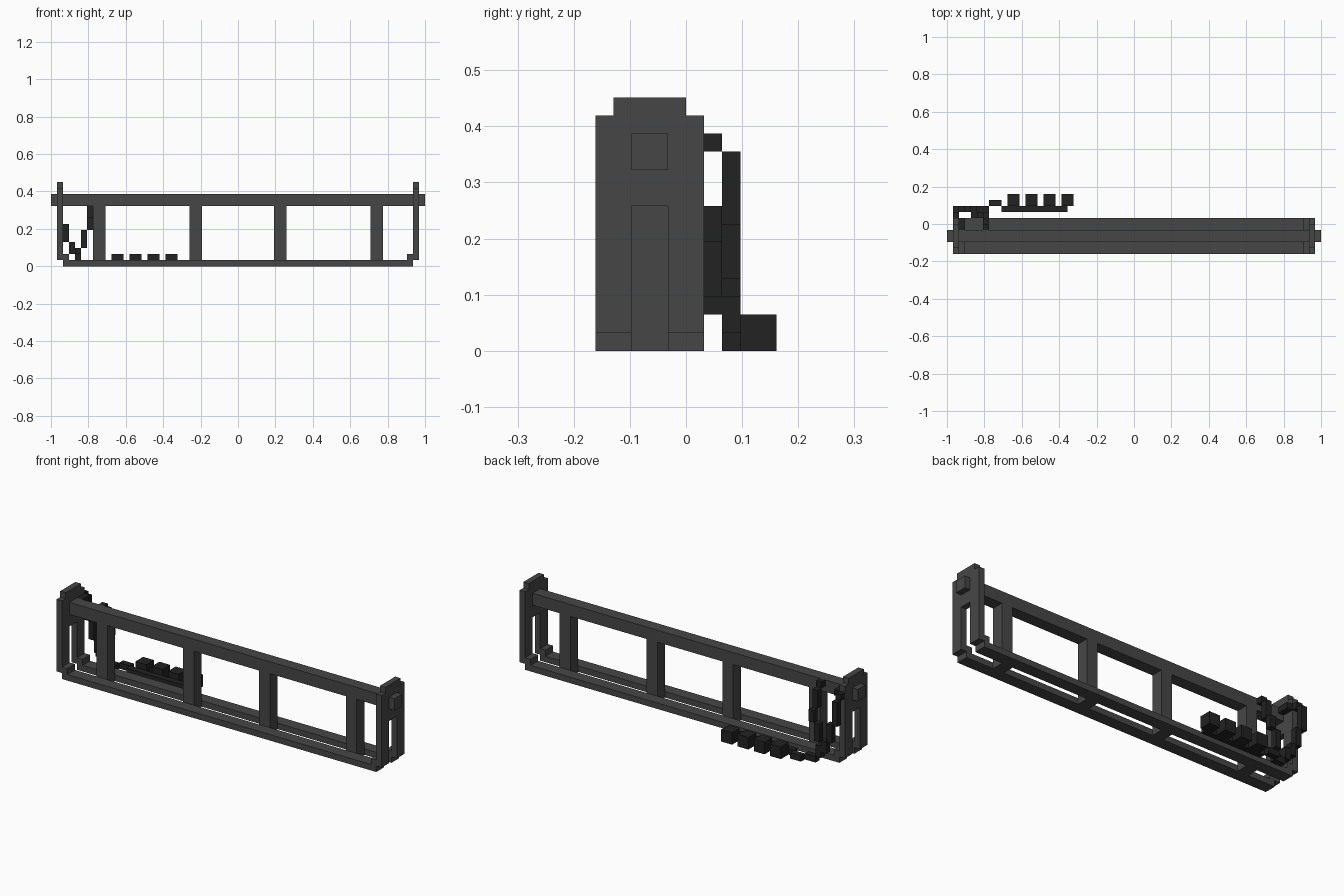
import bpy
import bmesh

if "Cube" in bpy.data.objects:
    bpy.data.objects.remove(bpy.data.objects["Cube"], do_unlink=True)

U = 2 / 62  # the model is laid out on a block grid, 62 blocks long


def material(name, value):
    m = bpy.data.materials.new(name)
    m.use_nodes = True
    col = (value, value, value, 1)
    m.diffuse_color = col
    bsdf = m.node_tree.nodes["Principled BSDF"]
    bsdf.inputs["Base Color"].default_value = col
    bsdf.inputs["Roughness"].default_value = 0.8
    return m


GREY = material("dark grey metal", 0.062)
BLACK = material("black strap", 0.016)


def finish(name, bm, mat):
    bmesh.ops.recalc_face_normals(bm, faces=bm.faces)
    me = bpy.data.meshes.new(name)
    bm.to_mesh(me)
    bm.free()
    me.materials.append(mat)
    ob = bpy.data.objects.new(name, me)
    bpy.context.collection.objects.link(ob)
    return ob


def boxes(name, mat, *spans):
    """One object from boxes given as (x0, x1, y0, y1, z0, z1) in blocks."""
    bm = bmesh.new()
    for x0, x1, y0, y1, z0, z1 in spans:
        vs = bmesh.ops.create_cube(bm, size=1)["verts"]
        bmesh.ops.scale(bm, verts=vs, vec=((x1 - x0) * U, (y1 - y0) * U, (z1 - z0) * U))
        bmesh.ops.translate(bm, verts=vs, vec=((x0 + x1) / 2 * U, (y0 + y1) / 2 * U, (z0 + z1) / 2 * U))
    return finish(name, bm, mat)


# End plates: stepped top, open slot between two legs
PLATE = [(-5, 1), (-3, 1), (-3, 8), (-1, 8), (-1, 1), (1, 1),
         (1, 13), (0, 13), (0, 14), (-4, 14), (-4, 13), (-5, 13)]
for side, x0 in (("left", 29), ("right", -30)):
    bm = bmesh.new()
    face = bm.faces.new([bm.verts.new((x0 * U, y * U, z * U)) for y, z in PLATE])
    ext = bmesh.ops.extrude_face_region(bm, geom=[face])["geom"]
    bmesh.ops.translate(bm, verts=[g for g in ext if isinstance(g, bmesh.types.BMVert)], vec=(U, 0, 0))
    finish(side + "_end_plate", bm, GREY)

# Top bar running through both end plates
boxes("top_bar", GREY, (-31, 31, -3, -1, 10, 12))

# Bottom rails with a raised block at each end
for name, y in (("front", -5), ("back", -1)):
    boxes(name + "_rail", GREY, (-29, 29, y, y + 2, 0, 1))
    for side, x in (("left", 28), ("right", -29)):
        boxes(f"{name}_{side}_corner_block", GREY, (x, x + 1, y, y + 2, 1, 2))

# Posts joining the rails to the top bar
for i, x in enumerate((-24, -8, 6, 22)):
    boxes(f"post_{i + 1}", GREY, (x, x + 2, -3, -1, 0, 10))

# Hanging cord: outer strand
boxes("outer_cord", BLACK,
      (-29, -28, -1, 1, 11, 12), (-30, -29, 1, 2, 11, 12),
      (-30, -29, 2, 3, 7, 11), (-29, -28, 2, 3, 4, 7),
      (-28, -27, 2, 3, 2, 4), (-27, -26, 2, 3, 1, 3))

# Hanging cord: inner strand
boxes("inner_cord", BLACK,
      (-25, -24, -1, 0, 11, 12), (-25, -24, 0, 1, 8, 11),
      (-25, -24, 1, 2, 6, 8), (-26, -25, 1, 2, 3, 6),
      (-27, -26, 1, 2, 2, 3))

# Cord lying on the ground
boxes("ground_cord", BLACK, (-26, -24, 2, 3, 0, 1), (-24, -22, 3, 4, 0, 1))

# Strip with a row of block sockets
boxes("socket_strip", BLACK, (-22, -11, 2, 3, 0, 1))
for i in range(4):
    x = -21 + 3 * i
    boxes(f"socket_{i + 1}", BLACK, (x, x + 2, 3, 5, 0, 2))
